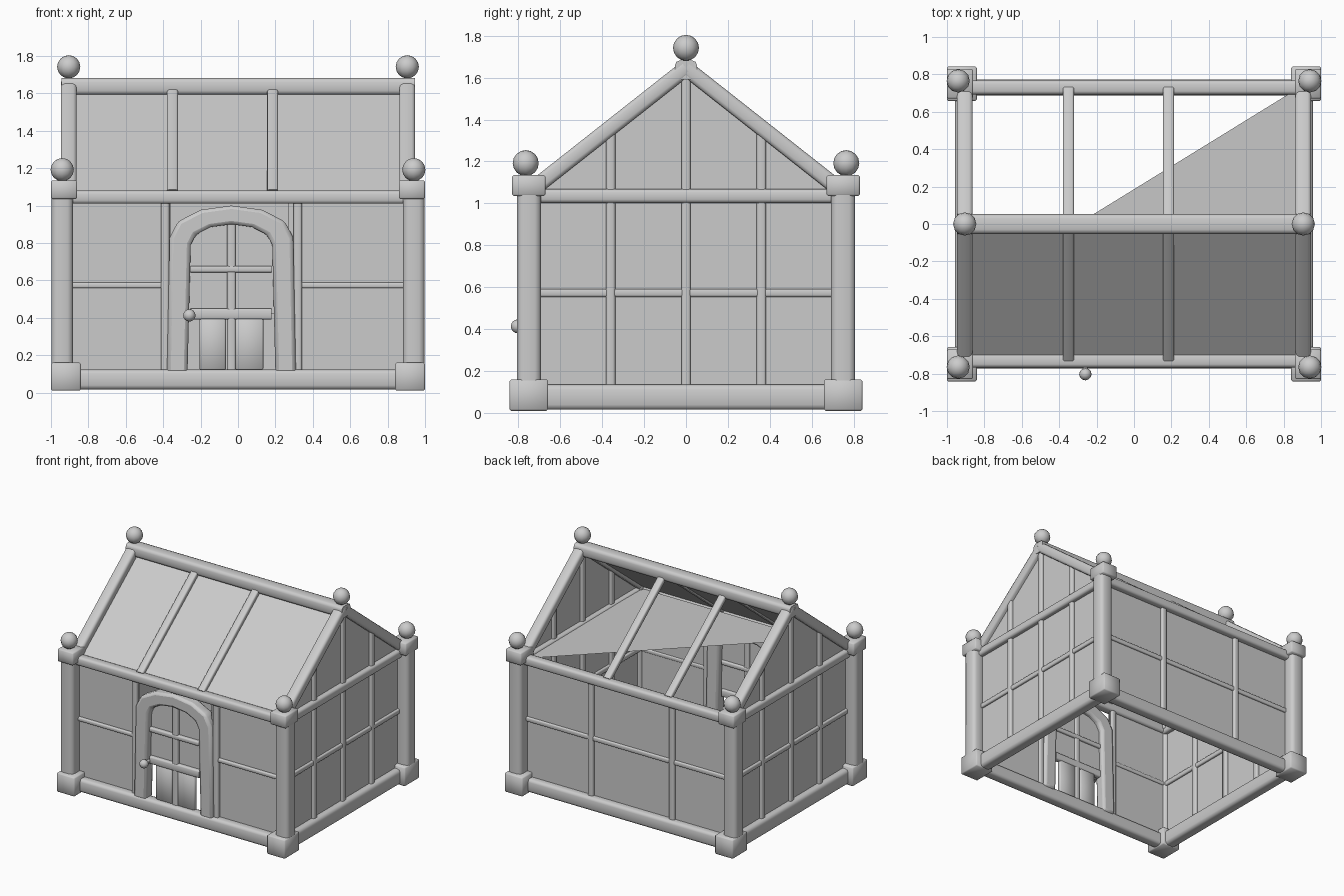
import bpy, bmesh
from math import sin, cos, pi
from mathutils import Vector, Matrix

if "Cube" in bpy.data.objects:
    bpy.data.objects.remove(bpy.data.objects["Cube"])


def obj(name, bm, smooth=False):
    bmesh.ops.recalc_face_normals(bm, faces=bm.faces)
    me = bpy.data.meshes.new(name)
    bm.to_mesh(me)
    bm.free()
    o = bpy.data.objects.new(name, me)
    bpy.context.collection.objects.link(o)
    if smooth:
        bpy.context.view_layer.objects.active = o
        o.select_set(True)
        bpy.ops.object.shade_smooth_by_angle(angle=0.9)
        o.select_set(False)
    return o


def bar(name, a, b, w, h, bevel=0.25):
    """Rounded square bar from a to b; w is sideways, h is the other way."""
    a, b = Vector(a), Vector(b)
    z = (b - a).normalized()
    ref = Vector((0, 1, 0)) if abs(z.z) > 0.99 else Vector((0, 0, 1))
    x = ref.cross(z).normalized()
    y = z.cross(x)
    rot = Matrix((x, y, z)).transposed().to_4x4()
    bm = bmesh.new()
    bmesh.ops.create_cube(bm, size=1)
    bmesh.ops.scale(bm, vec=(w, h, (b - a).length), verts=bm.verts)
    edges = [e for e in bm.edges if abs(e.verts[0].co.z - e.verts[1].co.z) > 1e-4]
    bmesh.ops.bevel(bm, geom=edges, offset=min(w, h) * bevel, segments=2,
                    profile=0.5, affect='EDGES')
    bm.transform(Matrix.Translation((a + b) / 2) @ rot)
    return obj(name, bm, True)


def box(name, c, s):
    bm = bmesh.new()
    bmesh.ops.create_cube(bm, size=1)
    bmesh.ops.scale(bm, vec=s, verts=bm.verts)
    bmesh.ops.bevel(bm, geom=bm.edges[:], offset=0.008, segments=1, affect='EDGES')
    bmesh.ops.translate(bm, vec=c, verts=bm.verts)
    return obj(name, bm, True)


def ball(name, c, r):
    bm = bmesh.new()
    bmesh.ops.create_uvsphere(bm, u_segments=12, v_segments=8, radius=r)
    bmesh.ops.translate(bm, vec=c, verts=bm.verts)
    return obj(name, bm, True)


def pane(name, pts):
    bm = bmesh.new()
    bm.faces.new([bm.verts.new(p) for p in pts])
    return obj(name, bm)


# corner posts with blocks and ball finials
for sx in (-1, 1):
    for sy in (-1, 1):
        x, y = sx * 0.94, sy * 0.75
        bar("corner_post", (x, y, 0.1), (x, y, 1.06), 0.115, 0.115)
        box("base_block", (sx * 0.92, y, 0.085), (0.16, 0.185, 0.15))
        box("cap_block", (sx * 0.93, y, 1.085), (0.14, 0.16, 0.10))
        ball("corner_ball", (x, sy * 0.765, 1.192), 0.062)

# ridge and long beams
bar("ridge_beam", (-0.945, 0, 1.637), (0.945, 0, 1.637), 0.105, 0.09)
for sy in (-1, 1):
    bar("base_beam", (-0.9, sy * 0.73, 0.07), (0.9, sy * 0.73, 0.07), 0.085, 0.105)
    bar("eave_beam", (-0.9, sy * 0.73, 1.045), (0.9, sy * 0.73, 1.045), 0.075, 0.07)
    # roof glazing bars
    for x in (-0.35, 0.185):
        bar("roof_bar", (x, sy * 0.72, 1.07), (x, sy * 0.02, 1.62), 0.058, 0.04)
    # wall mullions
    for x in (-0.39, 0.32):
        bar("wall_mullion", (x, sy * 0.72, 0.1), (x, sy * 0.72, 1.03), 0.045, 0.045)

# gable ends
for sx in (-1, 1):
    x = sx * 0.91
    ball("ridge_ball", (sx * 0.905, 0, 1.742), 0.062)
    bar("gable_base_beam", (x, -0.72, 0.075), (x, 0.72, 0.075), 0.095, 0.12)
    bar("gable_tie_beam", (x, -0.72, 1.035), (x, 0.72, 1.035), 0.075, 0.065)
    bar("gable_rail", (x, -0.72, 0.573), (x, 0.72, 0.573), 0.035, 0.038)
    for sy in (-1, 1):
        bar("gable_rafter", (sx * 0.905, sy * 0.73, 1.07),
            (sx * 0.905, 0, 1.645), 0.085, 0.075)
    for y, top in ((-0.36, 1.34), (0, 1.6), (0.36, 1.34)):
        bar("gable_mullion", (x, y, 0.1), (x, y, top), 0.045, 0.045)
    pane("gable_glass", [(x, -0.7, 0.1), (x, 0.7, 0.1), (x, 0.7, 1.05),
                         (x, 0, 1.62), (x, -0.7, 1.05)])

# back wall
bar("back_rail", (-0.9, 0.72, 0.573), (0.9, 0.72, 0.573), 0.03, 0.035)
pane("back_glass", [(-0.9, 0.72, 0.1), (0.9, 0.72, 0.1), (0.9, 0.72, 1.04), (-0.9, 0.72, 1.04)])

# front wall beside the door
for x0, x1 in ((-0.9, -0.36), (0.27, 0.9)):
    bar("front_rail", (x0, -0.72, 0.573), (x1, -0.72, 0.573), 0.03, 0.03)
    pane("front_glass", [(x0, -0.715, 0.1), (x1, -0.715, 0.1),
                         (x1, -0.715, 1.04), (x0, -0.715, 1.04)])

# front roof glass and the slipped sheet reaching across the open back roof
pane("roof_glass", [(-0.9, -0.72, 1.06), (0.9, -0.72, 1.06), (0.9, 0, 1.62), (-0.9, 0, 1.62)])
pane("slipped_glass", [(0.9, 0.74, 1.05), (-0.87, -0.35, 1.26), (0.87, -0.7, 1.06)])

# arched door frame: outer and inner outlines bridged and given depth
CX = -0.035


def arch(hw, foot, spring, top, n=6):
    pts = [(CX - foot, 0.1)]
    pts += [(CX - hw * cos(pi * i / n), spring + (top - spring) * sin(pi * i / n))
            for i in range(n + 1)]
    return pts + [(CX + foot, 0.1)]


outer, inner = arch(0.33, 0.345, 0.83, 1.0), arch(0.218, 0.235, 0.79, 0.9)
bm = bmesh.new()
vo = [bm.verts.new((x, -0.765, z)) for x, z in outer]
vi = [bm.verts.new((x, -0.765, z)) for x, z in inner]
for i in range(len(vo) - 1):
    bm.faces.new((vo[i], vo[i + 1], vi[i + 1], vi[i]))
ext = bmesh.ops.extrude_face_region(bm, geom=bm.faces[:])
bmesh.ops.translate(bm, vec=(0, 0.09, 0),
                    verts=[v for v in ext["geom"] if isinstance(v, bmesh.types.BMVert)])
frame = obj("door_frame", bm, True)
bev = frame.modifiers.new("round", 'BEVEL')
bev.width, bev.segments = 0.02, 2

# door leaf: glazed top, two solid lower panels, gaps at the sides
pane("door_glass", [(x, -0.715, max(z, 0.42)) for x, z in inner])
bar("door_mullion", (CX, -0.72, 0.12), (CX, -0.72, 0.9), 0.045, 0.04)
for x0, x1 in ((-0.205, -0.065), (-0.015, 0.135)):
    box("door_panel", ((x0 + x1) / 2, -0.72, 0.26), (x1 - x0, 0.035, 0.28))
for z, h in ((0.66, 0.035), (0.42, 0.06)):
    bar("door_rail", (-0.255, -0.72, z), (0.18, -0.72, z), 0.045, h)
bar("knob_stem", (-0.26, -0.74, 0.413), (-0.26, -0.8, 0.413), 0.025, 0.025)
ball("door_knob", (-0.26, -0.803, 0.413), 0.033)
